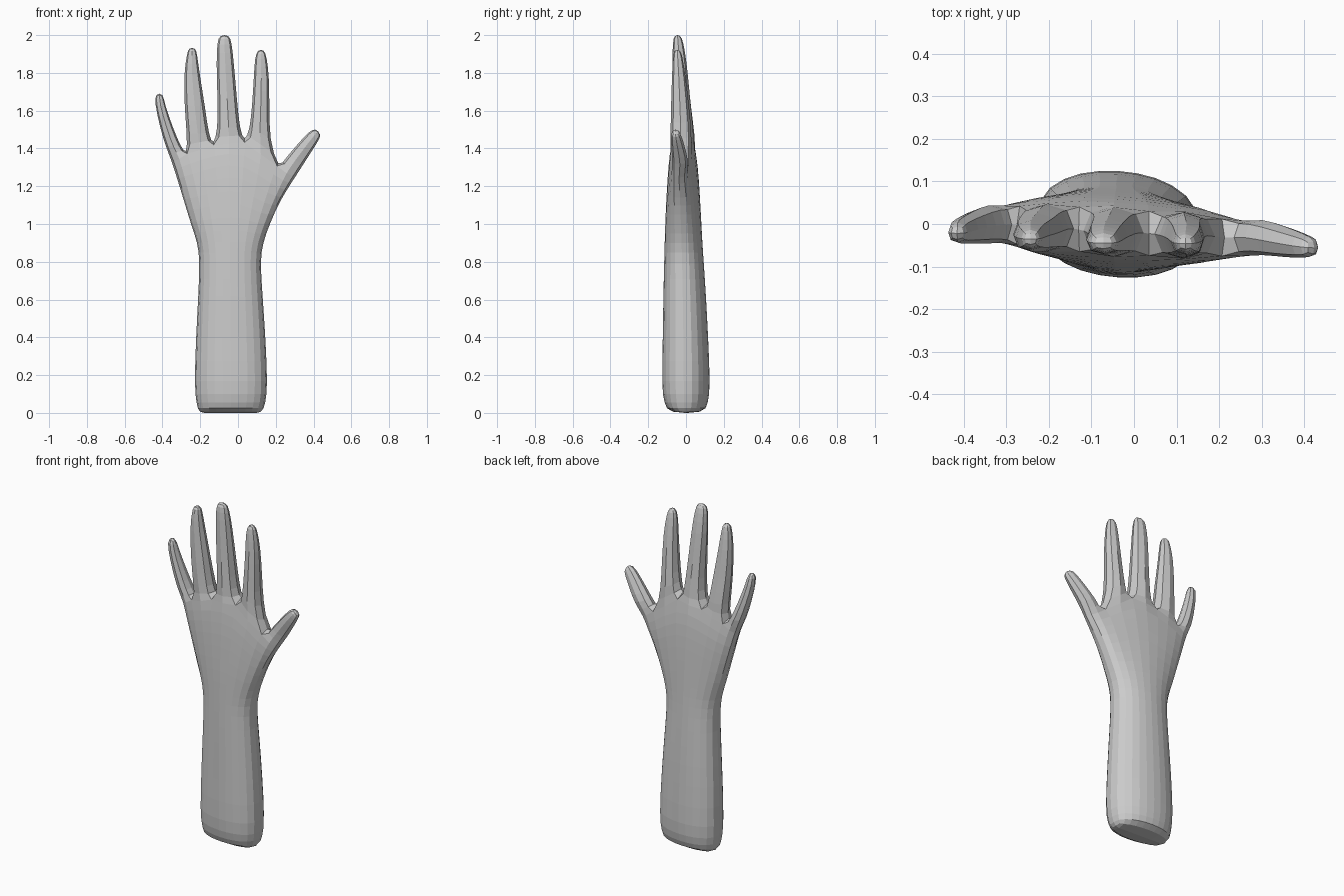
import bpy, bmesh

cube = bpy.data.objects.get("Cube")
if cube:
    bpy.data.objects.remove(cube, do_unlink=True)

skin = bpy.data.materials.new("light grey")
skin.use_nodes = True
grey = (0.6, 0.6, 0.6, 1.0)
skin.diffuse_color = grey
skin.node_tree.nodes["Principled BSDF"].inputs["Base Color"].default_value = grey

bm = bmesh.new()


def lerp(a, b, t):
    return a + (b - a) * t


def add_row(points, y_front, y_back, bulge):
    """Front and back rows of six vertices following (x, z) points."""
    mid, half = (y_front + y_back) / 2, (y_back - y_front) / 2
    tilt = lambda x: -0.06 * (x + 0.05)      # little-finger side leans back
    rows = []
    for side in (-1, 1):
        rows.append([bm.verts.new((x, mid + tilt(x) + side * half * b, z))
                     for (x, z), b in zip(points, bulge)])
    return rows


def bridge(low, high):
    """Quads between two closed loops of equal length."""
    n = len(low)
    for i in range(n):
        j = (i + 1) % n
        bm.faces.new((low[i], low[j], high[j], high[i]))


def loop(row):
    return row[0] + row[1][::-1]


SPREAD = (0, 0.16, 0.38, 0.62, 0.84, 1)
ROUND = (0.40, 0.82, 1.0, 1.0, 0.82, 0.40)

# Forearm: z, left x, right x, front y, back y
forearm = [
    (0.00, -0.205, 0.125, -0.085, 0.090),
    (0.05, -0.220, 0.145, -0.115, 0.118),
    (0.15, -0.230, 0.156, -0.127, 0.128),
    (0.40, -0.222, 0.145, -0.122, 0.118),
    (0.62, -0.210, 0.130, -0.119, 0.106),
    (0.80, -0.203, 0.118, -0.115, 0.094),
    (0.90, -0.214, 0.132, -0.112, 0.087),
]
rows = []
for z, xl, xr, yf, yb in forearm:
    pts = [(lerp(xl, xr, t), z) for t in SPREAD]
    rows.append(add_row(pts, yf, yb, ROUND))
wrist = pts

# Palm: rows fan out from the wrist to the webs between the digits
webs = [(-0.350, 1.33), (-0.272, 1.37), (-0.130, 1.42),
        (0.035, 1.44), (0.213, 1.295), (0.300, 1.245)]
palm = [  # blend, left end, right end, front y, back y
    (0.25, (-0.252, 1.01), (0.168, 1.00), -0.108, 0.080),
    (0.52, (-0.288, 1.13), (0.212, 1.10), -0.102, 0.073),
    (0.78, (-0.322, 1.24), (0.258, 1.18), -0.095, 0.065),
    (1.00, webs[0], webs[5], -0.082, 0.048),
]
for f, left, right, yf, yb in palm:
    pts = [(lerp(a[0], b[0], f), lerp(a[1], b[1], f)) for a, b in zip(wrist, webs)]
    pts[0], pts[5] = left, right
    bulge = [lerp(r, w, f * f) for r, w in zip(ROUND, (0.5, 0.8, 0.9, 0.9, 0.75, 0.5))]
    rows.append(add_row(pts, yf, yb, bulge))
for low, high in zip(rows, rows[1:]):
    bridge(loop(low), loop(high))

# Closed bottom of the forearm
front, back = rows[0]
for i in range(5):
    bm.faces.new((front[i], back[i], back[i + 1], front[i + 1]))

# Digits: rings of (one edge x, z, other edge x, z, centre y, half depth)
digits = [
    [(-0.382, 1.41, -0.303, 1.41, 0.000, 0.046),      # little finger
     (-0.412, 1.51, -0.345, 1.51, -0.008, 0.038),
     (-0.440, 1.64, -0.386, 1.63, -0.018, 0.028),
     (-0.434, 1.69, -0.398, 1.69, -0.022, 0.018)],
    [(-0.270, 1.47, -0.154, 1.47, -0.010, 0.056),     # ring finger
     (-0.283, 1.62, -0.175, 1.62, -0.020, 0.046),
     (-0.285, 1.80, -0.204, 1.80, -0.028, 0.036),
     (-0.270, 1.90, -0.217, 1.90, -0.034, 0.026),
     (-0.260, 1.932, -0.226, 1.932, -0.035, 0.016)],
    [(-0.108, 1.50, 0.010, 1.50, -0.020, 0.058),      # middle finger
     (-0.108, 1.66, -0.006, 1.66, -0.026, 0.048),
     (-0.114, 1.85, -0.022, 1.85, -0.034, 0.038),
     (-0.110, 1.96, -0.034, 1.96, -0.042, 0.028),
     (-0.096, 2.00, -0.048, 2.00, -0.045, 0.016)],
    [(0.062, 1.50, 0.168, 1.45, -0.026, 0.056),       # index finger
     (0.076, 1.64, 0.166, 1.62, -0.032, 0.047),
     (0.084, 1.78, 0.164, 1.78, -0.038, 0.036),
     (0.090, 1.88, 0.152, 1.88, -0.044, 0.026),
     (0.105, 1.922, 0.138, 1.922, -0.046, 0.016)],
    [(0.258, 1.355, 0.345, 1.315, -0.030, 0.042),     # thumb
     (0.318, 1.425, 0.393, 1.39, -0.042, 0.036),
     (0.375, 1.488, 0.428, 1.445, -0.052, 0.028),
     (0.410, 1.506, 0.438, 1.475, -0.056, 0.018)],
]
front, back = rows[-1]
for i, rings in enumerate(digits):
    base = [front[i], front[i + 1], back[i + 1], back[i]]
    for xa, za, xb, zb, y, h in rings:
        ring = [bm.verts.new(p) for p in ((xa, y - h, za), (xb, y - h, zb),
                                          (xb, y + h, zb), (xa, y + h, za))]
        bridge(base, ring)
        base = ring
    bm.faces.new(base)

bmesh.ops.recalc_face_normals(bm, faces=bm.faces)
mesh = bpy.data.meshes.new("hand_and_forearm")
bm.to_mesh(mesh)
bm.free()
mesh.materials.append(skin)
hand = bpy.data.objects.new("hand_and_forearm", mesh)
bpy.context.collection.objects.link(hand)

# One round of subdivision keeps the faceted, rounded form
sub = hand.modifiers.new("rounding", 'SUBSURF')
sub.levels = sub.render_levels = 1
sub.use_limit_surface = False
